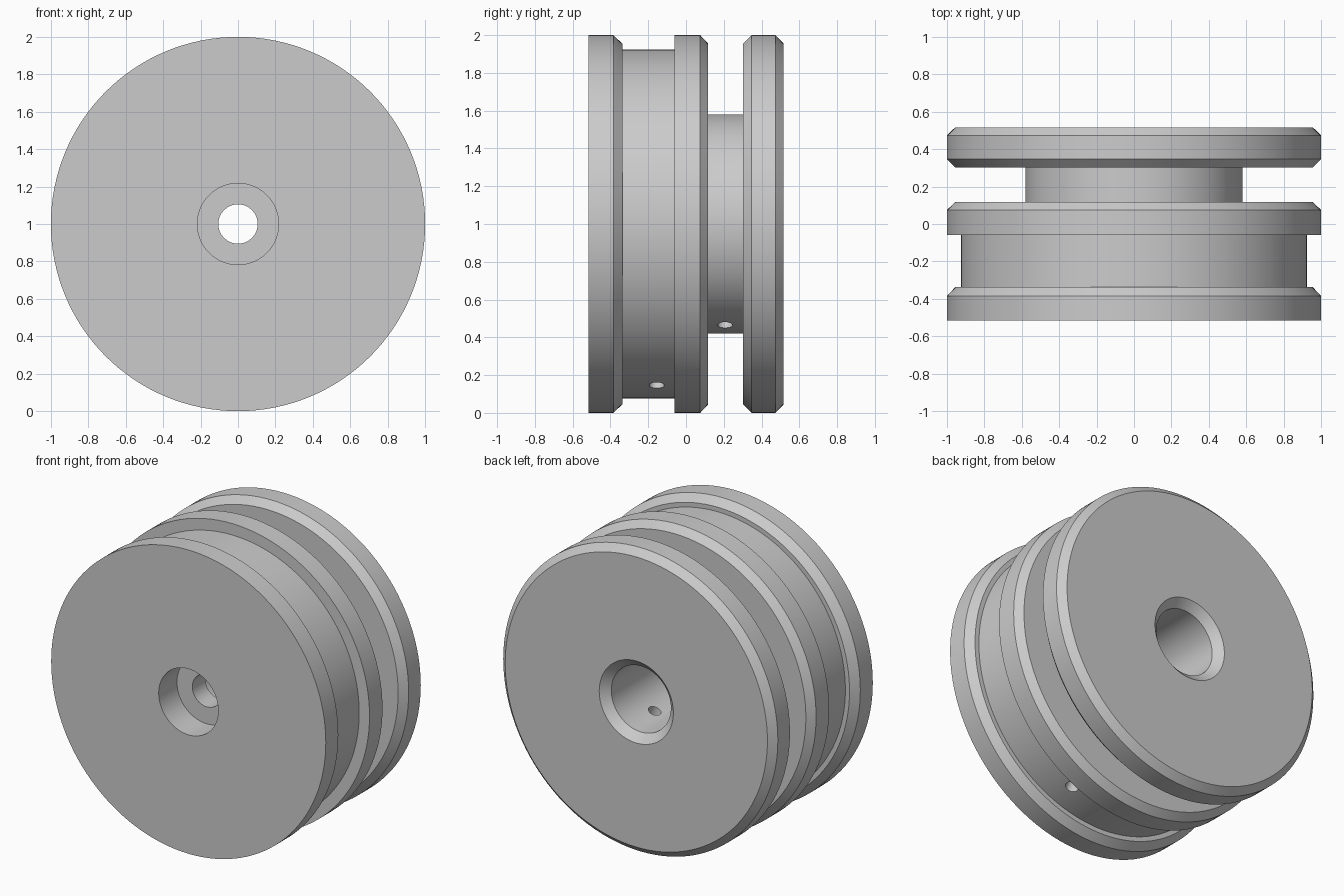
import bpy, bmesh, math
from mathutils import Matrix, Vector

if "Cube" in bpy.data.objects:
    bpy.data.objects.remove(bpy.data.objects["Cube"])

SEGMENTS = 128
AXIS_Z = 1.0

grey = bpy.data.materials.new("plain grey")
grey.diffuse_color = (0.6, 0.6, 0.6, 1)
grey.use_nodes = True
grey.node_tree.nodes["Principled BSDF"].inputs["Base Color"].default_value = grey.diffuse_color

# Closed half section of the spool: (radius, y)
section = [
    # front flange, wide drum
    (1.0, -0.515), (1.0, -0.385), (0.955, -0.337), (0.925, -0.337),
    # middle flange
    (0.925, -0.06), (1.0, -0.06), (1.0, 0.075), (0.955, 0.117),
    # narrow groove, rear flange
    (0.58, 0.117), (0.58, 0.302), (0.955, 0.302), (1.0, 0.347),
    (1.0, 0.473), (0.955, 0.517),
    # rear bore with chamfered mouth
    (0.27, 0.517), (0.217, 0.467), (0.217, -0.19),
    # small through hole and front counterbore
    (0.105, -0.19), (0.105, -0.325), (0.217, -0.325), (0.217, -0.515),
]


def add_object(name, bm):
    bmesh.ops.recalc_face_normals(bm, faces=bm.faces)
    mesh = bpy.data.meshes.new(name)
    bm.to_mesh(mesh)
    bm.free()
    mesh.materials.append(grey)
    obj = bpy.data.objects.new(name, mesh)
    bpy.context.collection.objects.link(obj)
    return obj


# Spool body, turned around the y axis
bm = bmesh.new()
rings = []
for i in range(SEGMENTS):
    a = 2 * math.pi * i / SEGMENTS
    rings.append([bm.verts.new((r * math.cos(a), y, AXIS_Z + r * math.sin(a)))
                  for r, y in section])
n = len(section)
for i in range(SEGMENTS):
    p, q = rings[i], rings[(i + 1) % SEGMENTS]
    for j in range(n):
        k = (j + 1) % n
        bm.faces.new((p[j], p[k], q[k], q[j]))
spool = add_object("spool", bm)


# Radial cord holes running from each winding surface into the bore
def cord_hole(name, y, outer):
    direction = Vector((math.cos(math.radians(67.5)), 0, -math.sin(math.radians(67.5))))
    inner = 0.15
    centre = Vector((0, y, AXIS_Z)) + direction * (inner + outer) / 2
    turn = direction.to_track_quat('Z', 'Y').to_matrix().to_4x4()
    bm = bmesh.new()
    bmesh.ops.create_cone(bm, cap_ends=True, segments=32, radius1=0.04, radius2=0.04,
                          depth=outer - inner, matrix=Matrix.Translation(centre) @ turn)
    cutter = add_object(name, bm)
    cutter.hide_render = True
    cutter.hide_set(True)
    cut = spool.modifiers.new(name, 'BOOLEAN')
    cut.operation = 'DIFFERENCE'
    cut.solver = 'EXACT'
    cut.object = cutter


cord_hole("drum_hole_cutter", -0.155, 1.1)
cord_hole("groove_hole_cutter", 0.207, 0.75)

# Bake the holes, then smooth the turned surfaces with sharp rims
bpy.context.view_layer.objects.active = spool
spool.select_set(True)
for mod in list(spool.modifiers):
    bpy.ops.object.modifier_apply(modifier=mod.name)
for obj in [o for o in bpy.data.objects if o.hide_render]:
    bpy.data.objects.remove(obj)
bpy.ops.object.shade_smooth_by_angle(angle=math.radians(25))
